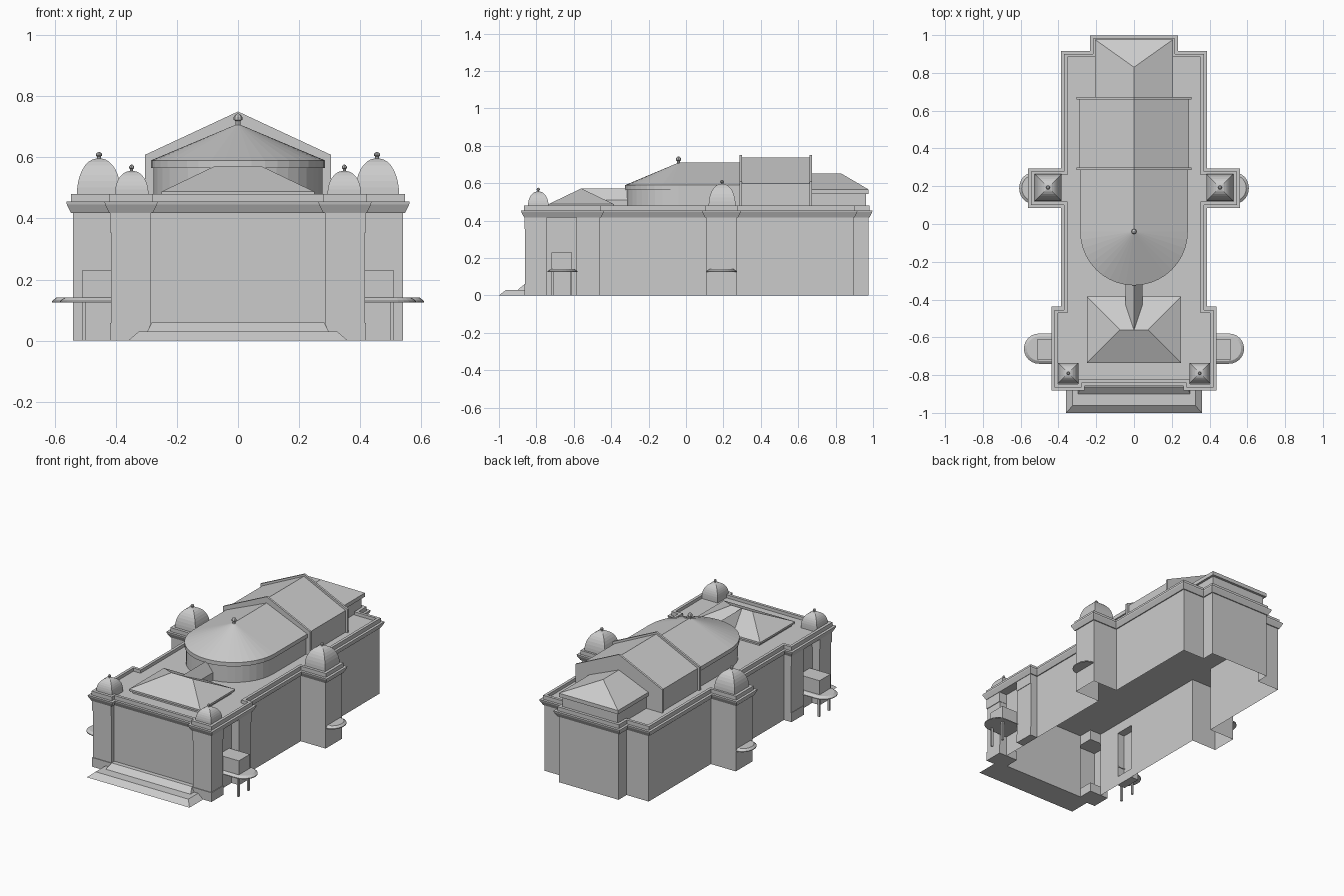
import bpy, bmesh, math
from mathutils import Vector

if "Cube" in bpy.data.objects:
    bpy.data.objects.remove(bpy.data.objects["Cube"])


def finish(name, bm):
    bmesh.ops.recalc_face_normals(bm, faces=bm.faces)
    me = bpy.data.meshes.new(name)
    bm.to_mesh(me)
    bm.free()
    ob = bpy.data.objects.new(name, me)
    bpy.context.collection.objects.link(ob)
    return ob


def hull(name, pts):
    bm = bmesh.new()
    for p in pts:
        bm.verts.new(p)
    bmesh.ops.convex_hull(bm, input=bm.verts)
    bmesh.ops.dissolve_limit(bm, angle_limit=0.01, verts=bm.verts, edges=bm.edges)
    return finish(name, bm)


def box(name, x0, x1, y0, y1, z0, z1):
    return hull(name, [(x, y, z) for x in (x0, x1) for y in (y0, y1) for z in (z0, z1)])


def offset(poly, d):
    # mitred offset of a counter-clockwise plan outline
    out = []
    n = len(poly)
    for i in range(n):
        p, a, b = (Vector(poly[k % n]) for k in (i, i - 1, i + 1))
        u, v = (p - a).normalized(), (b - p).normalized()
        n1, n2 = Vector((u.y, -u.x)), Vector((v.y, -v.x))
        out.append(p + (n1 + n2) * (d / (1 + n1.dot(n2))))
    return out


def loft(name, poly, rings, bottom=False, top=False):
    # rings: (outward offset, height) pairs following one plan outline
    bm = bmesh.new()
    rows = [[bm.verts.new((p.x, p.y, z)) for p in offset(poly, d)] for d, z in rings]
    n = len(poly)
    for r, s in zip(rows, rows[1:]):
        for i in range(n):
            j = (i + 1) % n
            bm.faces.new((r[i], r[j], s[j], s[i]))
    if bottom:
        bm.faces.new(rows[0][::-1])
    if top:
        bm.faces.new(rows[-1])
    return finish(name, bm)


def mirrored(half):
    return half + [(-x, y) for x, y in reversed(half)]


def rect(cx, cy, hx, hy):
    return [(cx - hx, cy - hy), (cx + hx, cy - hy), (cx + hx, cy + hy), (cx - hx, cy + hy)]


def gable(name, hw, y0, y1, z0, eave, ridge):
    return hull(name, [(x, y, z) for y in (y0, y1) for x, z in
                       ((-hw, z0), (hw, z0), (hw, eave), (-hw, eave), (0, ridge))])


def finial(name, x, y, z, r, h):
    bm = bmesh.new()
    prof = [(.6, 0), (.6, .4), (1, .5), (1, .7), (.6, .9), (.05, 1)]
    rows = [[bm.verts.new((x + r * k * math.cos(i * math.pi / 4),
                           y + r * k * math.sin(i * math.pi / 4), z + h * t))
             for i in range(8)] for k, t in prof]
    for a, b in zip(rows, rows[1:]):
        for i in range(8):
            bm.faces.new((a[i], a[(i + 1) % 8], b[(i + 1) % 8], b[i]))
    bm.faces.new(rows[-1])
    finish(name, bm)


DECK = .46

# main walls, open underneath, with side porch recesses
front = [(.285, -.835), (.285, -.86), (.415, -.86)]
recess = [(.415, -.745), (.365, -.745), (.365, -.585), (.415, -.585)]
rest = [(.415, -.46), (.365, -.46), (.365, .107), (.54, .107), (.54, .272),
        (.365, .272), (.365, .895), (.21, .895), (.21, .975)]
loft("walls", mirrored(front + recess + rest), [(0, 0), (0, .418)])

# flared cornice, parapet and roof deck
loft("cornice_and_deck", mirrored(front + rest),
     [(0, .418), (.006, .418), (.02, .445), (.022, .455), (.006, .455), (.006, .48),
      (-.012, .48), (-.012, DECK)], bottom=True, top=True)

# front steps with sloping risers
for name, xa, xb, ya, yb, z0, z1 in (("lower_step", .36, .325, -1, -.962, 0, .03),
                                     ("upper_step", .297, .282, -.9, -.863, .03, .06)):
    hull(name, [(s * x, y, z) for s in (-1, 1) for x, y0, z in ((xa, ya, z0), (xb, yb, z1))
                for y in (y0, -.835)])

for s, side in ((1, "right"), (-1, "left")):
    def sbox(name, x0, x1, *a):
        return box(side + "_" + name, s * x0, s * x1, *a)

    # pylon capitals and plinths
    for z0, z1, part in ((.355, .418, "capital"), (0, .058, "plinth")):
        sbox("corner_" + part, .285, .419, -.864, -.743, z0, z1)
        sbox("rear_pilaster_" + part, .365, .418, -.586, -.46, z0, z1)

    # side porch: box over canopy, on two posts
    sbox("porch_box", .365, .51, -.72, -.61, .13, .23)
    for i, y in enumerate((-.715, -.615)):
        loft(f"{side}_porch_post_{i}", rect(s * .503, y, .006, .006), [(0, 0), (0, .13)])

    # half-round canopies
    for name, xi, xc, yc, r in (("porch_canopy", .37, .503, -.66, .08),
                                ("tower_canopy", .53, .54, .19, .08)):
        pts = []
        for k, z in ((1, .125), (1, .13), (.8, .141)):
            pts += [(s * xi, yc - r * k, z), (s * xi, yc + r * k, z)]
            for i in range(13):
                a = -math.pi / 2 + math.pi * i / 12
                rx = r if name == "porch_canopy" else .068
                pts.append((s * (xc + rx * k * math.cos(a)), yc + r * k * math.sin(a), z))
        hull(side + "_" + name, pts)

    # square-plan domes with finials
    for name, x, y, hw, h in (("tower_dome", .455, .193, .072, .117),
                              ("front_dome", .348, -.79, .055, .076)):
        rings = [(0, DECK), (0, .48)]
        for i in range(1, 9):
            t = i / 8 * math.pi / 2 * .95
            rings.append((hw * (math.cos(t) ** .9 - 1), .48 + h * math.sin(t)))
        loft(side + "_" + name, rect(s * x, y, hw, hw), rings, top=True)
        finial(f"{side}_{name}_finial", s * x, y, .48 + h - .004, .13 * hw + .001, .025)

# tall central hall with raised gable rims
gable("hall", .292, .29, .668, DECK, .598, .737)
for i, y in enumerate((.287, .66)):
    gable(f"hall_gable_rim_{i}", .305, y, y + .013, DECK, .608, .75)

# apse: straight bay ending in a half-round drum, cone roof
arc = [(math.cos(math.pi * i / 20), math.sin(math.pi * i / 20)) for i in range(21)]


def apse(r):
    return [(-r, .29)] + [(-c * r, -.04 - q * r) for c, q in arc] + [(r, .29)]


loft("apse_drum", apse(.277), [(0, DECK), (0, .566)])
hull("apse_roof", [(x, y, z) for z in (.565, .59) for x, y in apse(.285)]
     + [(0, -.04, .71), (0, .29, .71)])
finial("apse_finial", 0, -.04, .702, .014, .042)

# rear hipped block
box("rear_block", -.193, .193, .67, .962, DECK, .545)
hull("rear_hip_roof", [(x, y, z) for x in (-.207, .207) for y in (.67, .977) for z in (.542, .566)]
     + [(0, .67, .652), (0, .83, .652)])

# front hipped roof and the ridge linking it to the apse
box("front_roof_base", -.235, .235, -.72, -.4, DECK, .48)
hull("front_hip_roof", [(x, y, z) for x in (-.25, .25) for y in (-.735, -.385) for z in (.476, .488)]
     + [(-.075, -.56, .572), (.075, -.56, .572)])
gable("link_roof", .044, -.56, -.3, DECK, .51, .573)
